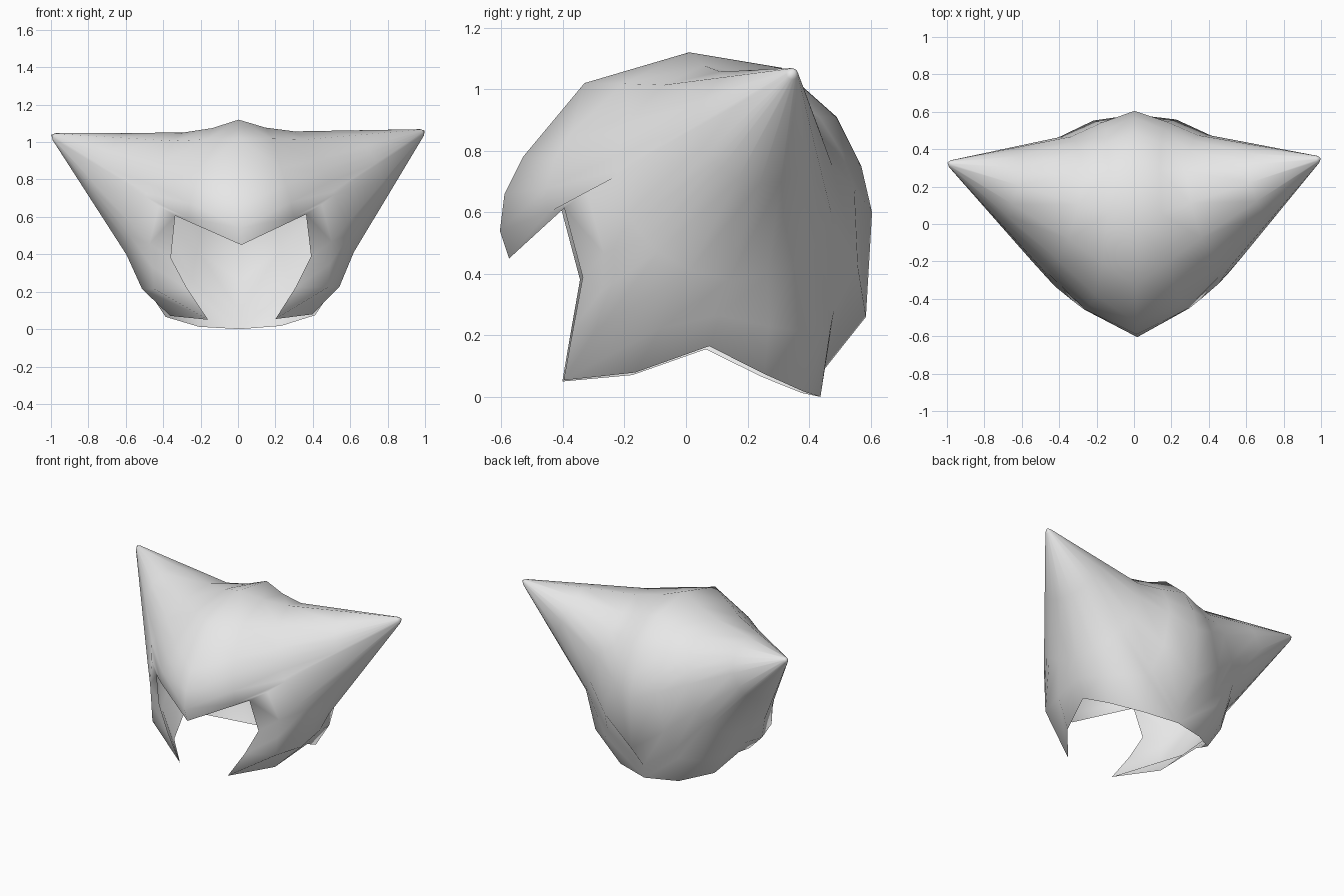
import bpy, bmesh, math
from mathutils import Vector

cube = bpy.data.objects.get("Cube")
if cube:
    bpy.data.objects.remove(cube, do_unlink=True)

# Material
grey = bpy.data.materials.new("plain_grey")
grey.use_nodes = True
colour = (0.8, 0.8, 0.8, 1)
grey.diffuse_color = colour
grey.node_tree.nodes["Principled BSDF"].inputs["Base Color"].default_value = colour

centre = Vector((0, 0, 0.55))
tip = Vector((0.998, 0.34, 1.05))
axis = (tip - centre).normalized()

# Crown line from the brow point over the top to the nape (y, z)
crown = [(-0.575, 0.45), (-0.605, 0.54), (-0.59, 0.66), (-0.53, 0.78),
         (-0.33, 1.02), (0.01, 1.12), (0.31, 1.07), (0.49, 0.91),
         (0.57, 0.75), (0.605, 0.6), (0.585, 0.26), (0.45, 0.09), (0.437, 0)]
# Lower hem from the nape to the cheek point, then up the face opening
hem = [(0.22, 0.38, 0.015), (0.40, 0.25, 0.07), (0.46, 0.07, 0.16),
       (0.38, -0.17, 0.075), (0.18, -0.40, 0.052), (0.29, -0.37, 0.22),
       (0.375, -0.34, 0.385), (0.35, -0.40, 0.61)]
outline = [Vector((0, y, z)) for y, z in crown] + [Vector(p) for p in hem]

up_back = Vector((0, 0.6, 0.8))


def spoke(edge):
    """Points from the outline over the head, then straight up the horn."""
    out = edge - centre
    start_angle = out.angle(axis)
    side = (out - axis * out.dot(axis)).normalized()
    base_angle = math.radians(37 + 7 * -side.dot(up_back))

    def towards(angle):
        return axis * math.cos(angle) + side * math.sin(angle)

    # Foot of the horn, drawn in at the front and the top
    foot = towards(base_angle)
    foot_radius = 0.625 - 0.09 * max(0, -foot.y) - 0.035 * max(0, foot.z)
    base = centre + foot * foot_radius
    # Middle of the head panel, flattened beside the crown line
    dip = 0.035 - 0.01 * out.normalized().y if edge.x == 0 else 0
    middle = towards((start_angle + base_angle) / 2)
    panel = centre + middle * ((out.length + foot_radius) / 2 - dip)
    apex = tip + axis * 0.02
    return [edge, panel, base, base.lerp(apex, 0.45), base.lerp(apex, 0.945)]


# Half of the hood with one horn
bm = bmesh.new()
spokes = [[bm.verts.new(p) for p in spoke(e)] for e in outline]
pole = bm.verts.new(tip)
for i, a in enumerate(spokes):
    b = spokes[(i + 1) % len(spokes)]
    for k in range(len(a) - 1):
        bm.faces.new((a[k + 1], b[k + 1], b[k], a[k]))
    bm.faces.new((pole, b[-1], a[-1]))
for face in bm.faces:
    face.smooth = True
mesh = bpy.data.meshes.new("horned_hood")
bm.to_mesh(mesh)
bm.free()
mesh.materials.append(grey)

# Mirror to the other side, with the slight lean of the whole piece
hood = bpy.data.objects.new("horned_hood", mesh)
bpy.context.collection.objects.link(hood)
mirror = hood.modifiers.new("other_half", 'MIRROR')
mirror.use_axis[0] = True
mirror.use_clip = True
mirror.merge_threshold = 0.001
hood.rotation_euler = (0, -0.011, 0.012)
hood.location.x = 0.016
